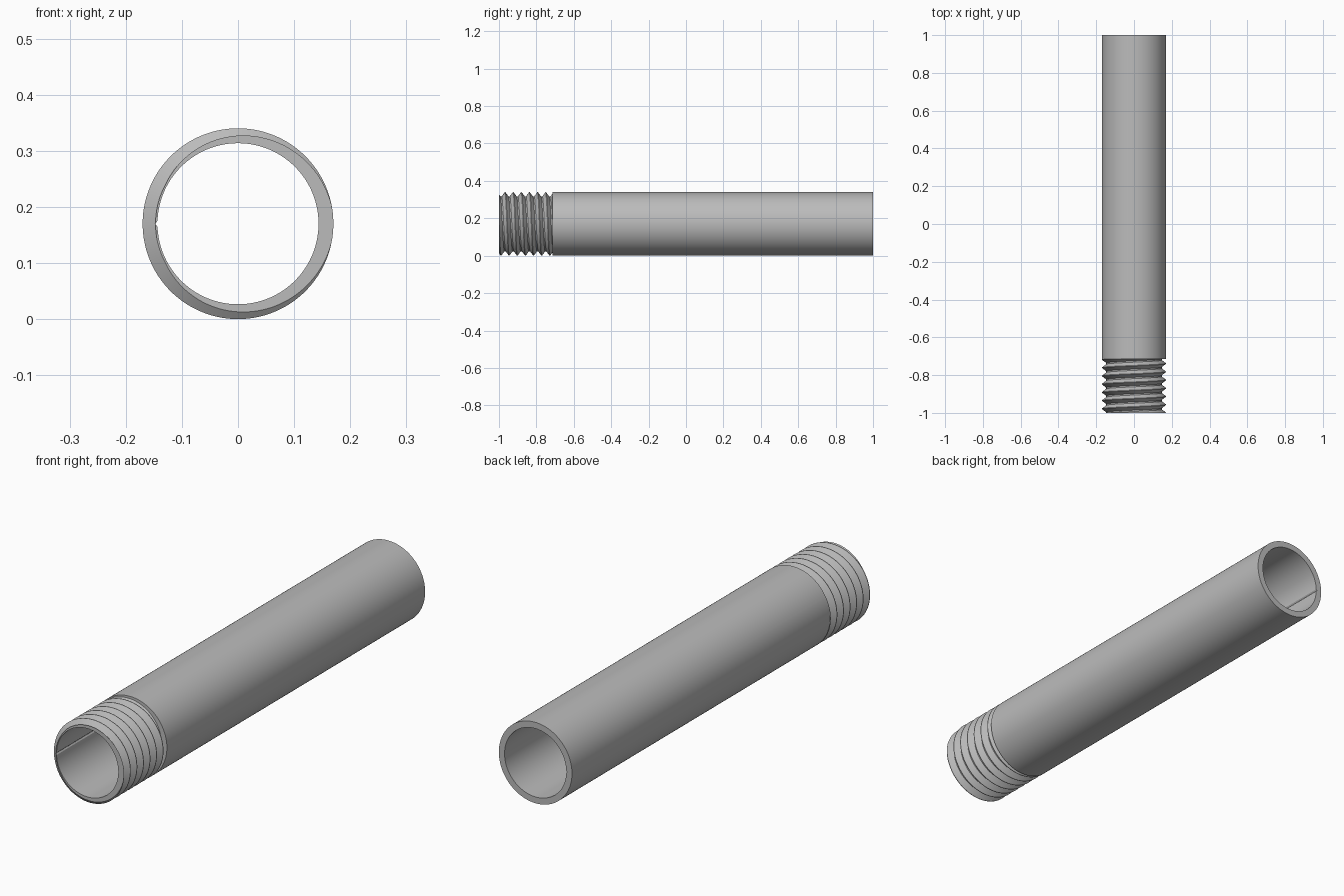
import bpy
import bmesh
import math

cube = bpy.data.objects.get("Cube")
if cube:
    bpy.data.objects.remove(cube, do_unlink=True)

SEGMENTS = 160
OUTER, INNER, ROOT = 0.17, 0.1435, 0.147
FRONT, SHOULDER, BACK = -1.0, -0.715, 1.0
PITCH = 0.0435
SEAM_DEPTH = 0.004
# One thread tooth: position within a pitch, narrow crest and root flats
TOOTH = [-0.42, -0.03, 0.03, 0.42]


def thread_radius(y, turn):
    """Radius of the helical thread at a point along the pipe."""
    u = (y - FRONT) / PITCH + turn
    d = abs(u - round(u))
    t = min(max((d - 0.03) / 0.39, 0), 1)
    return OUTER + (ROOT - OUTER) * t


def section(column):
    """Closed wall outline (radius, y) at one angle around the pipe."""
    turn = column / SEGMENTS
    bore = INNER + (SEAM_DEPTH if column == SEGMENTS // 2 else 0)
    points = [(bore, BACK), (OUTER, BACK), (OUTER, SHOULDER),
              (thread_radius(SHOULDER, turn), SHOULDER)]
    for tooth in range(9, -2, -1):
        for offset in reversed(TOOTH):
            y = FRONT + (tooth + offset - turn) * PITCH
            y = min(max(y, FRONT), SHOULDER)
            points.append((thread_radius(y, turn), y))
    points += [(thread_radius(FRONT, turn), FRONT), (bore, FRONT)]
    return points


# Pipe wall with bore, threaded end and shallow inner weld seam
bm = bmesh.new()
welded = {}


def vert(column, radius, y):
    a = 2 * math.pi * (column % SEGMENTS) / SEGMENTS
    co = (radius * math.cos(a), y, OUTER + radius * math.sin(a))
    key = tuple(round(c, 5) for c in co)
    if key not in welded:
        welded[key] = bm.verts.new(co)
    return welded[key]


columns = [[vert(c, r, y) for r, y in section(c)] for c in range(SEGMENTS + 1)]
for a, b in zip(columns, columns[1:]):
    for i in range(len(a)):
        j = (i + 1) % len(a)
        corners = list(dict.fromkeys((a[i], a[j], b[j], b[i])))
        if len(corners) > 2 and not bm.faces.get(corners):
            bm.faces.new(corners)
bmesh.ops.recalc_face_normals(bm, faces=bm.faces[:])

mesh = bpy.data.meshes.new("threaded_pipe")
bm.to_mesh(mesh)
bm.free()
pipe = bpy.data.objects.new("threaded_pipe", mesh)
bpy.context.collection.objects.link(pipe)

# Plain grey metal
grey = bpy.data.materials.new("grey_metal")
grey.use_nodes = True
colour = (0.5, 0.5, 0.5, 1)
grey.diffuse_color = colour
grey.node_tree.nodes["Principled BSDF"].inputs["Base Color"].default_value = colour
mesh.materials.append(grey)

bpy.ops.object.select_all(action="DESELECT")
pipe.select_set(True)
bpy.context.view_layer.objects.active = pipe
bpy.ops.object.shade_smooth_by_angle(angle=math.radians(30))
